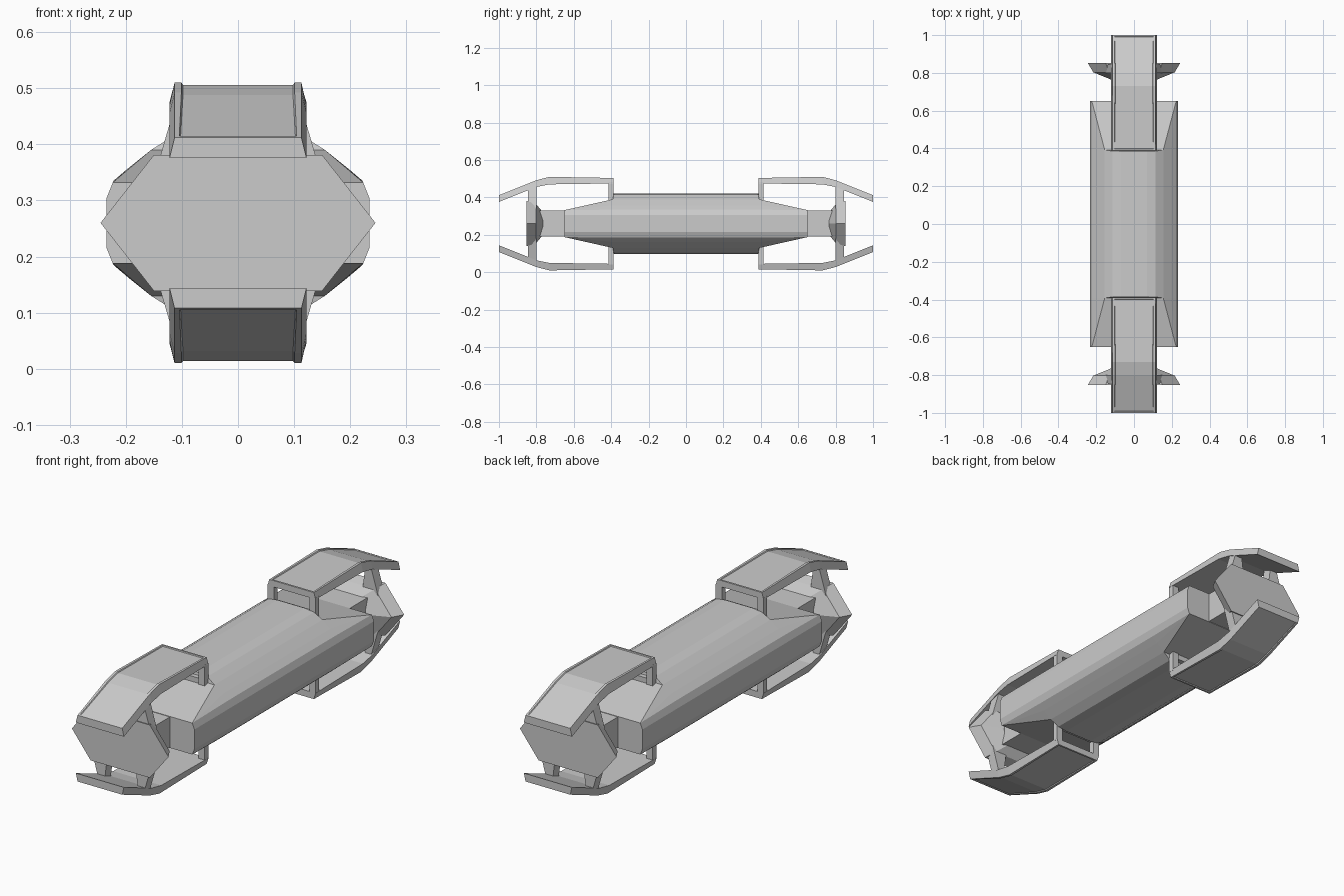
import bpy, bmesh

if "Cube" in bpy.data.objects:
    bpy.data.objects.remove(bpy.data.objects["Cube"])

CZ = 0.26  # height of the long axis


def loft(name, sections, sy=1, sz=1, inset_top=False):
    """Skin closed rings of (x, y, z relative to axis), mirrored by sy / sz."""
    bm = bmesh.new()
    rings = [[bm.verts.new((x, y * sy, CZ + z * sz)) for x, y, z in s] for s in sections]
    n = len(rings[0])
    top = []
    for a, b in zip(rings, rings[1:]):
        for i in range(n):
            j = (i + 1) % n
            f = bm.faces.new((a[i], a[j], b[j], b[i]))
            if i == 0:
                top.append(f)
    bm.faces.new(rings[0])
    bm.faces.new(rings[-1])
    bmesh.ops.recalc_face_normals(bm, faces=bm.faces)
    if inset_top:
        bmesh.ops.inset_region(bm, faces=top, thickness=0.012, depth=0)
        bmesh.ops.inset_region(bm, faces=top, thickness=0.003, depth=-0.004)
    me = bpy.data.meshes.new(name)
    bm.to_mesh(me)
    bm.free()
    ob = bpy.data.objects.new(name, me)
    bpy.context.collection.objects.link(ob)
    return ob


def block(name, x0, x1, y0, y1, z0, z1, sy=1, sz=1):
    return loft(name, [[(x0, y, z0), (x1, y, z0), (x1, y, z1), (x0, y, z1)]
                       for y in (y0, y1)], sy, sz)


# body: rounded hexagonal tube with top and bottom cut down towards both ends
QUARTER = [(0.234, 0.045), (0.222, 0.075), (0.195, 0.098), (0.155, 0.13), (0.115, 0.155), (0.07, 0.162)]
half = QUARTER + [(-x, z) for x, z in reversed(QUARTER)]
outline = half + [(-x, -z) for x, z in half]


def body_ring(y, limit):
    ring = []
    for x, z in outline:
        if abs(z) > limit:
            # slide the clipped point out to where the cut meets the side
            for (xa, za), (xb, zb) in zip(QUARTER, QUARTER[1:]):
                if za <= limit <= zb:
                    w = xa + (xb - xa) * (limit - za) / (zb - za)
            x = (w if x > 0 else -w) * (abs(x) / 0.234 if abs(x) < 0.1 else 1)
            z = limit if z > 0 else -limit
        ring.append((x, y, z))
    return ring


body = loft("body", [body_ring(-0.65, 0.072), body_ring(-0.392, 0.13), body_ring(-0.386, 0.162),
                     body_ring(0.386, 0.162), body_ring(0.392, 0.13), body_ring(0.65, 0.072)])

# hexagonal end cap outline
HEX = [(0.245, 0), (0.15, 0.121), (-0.15, 0.121), (-0.245, 0), (-0.15, -0.121), (0.15, -0.121)]

# clamp stations: y, outer height, inner height
CLAMP = [(0.388, 0.244, 0.215), (0.73, 0.25, 0.21), (0.80, 0.232, 0.196), (1.0, 0.152, 0.116)]

for sy, end in ((-1, "front"), (1, "back")):
    # neck between body and end cap
    block(end + "_neck", -0.11, 0.11, 0.6, 0.81, -0.07, 0.07, sy)
    # flared end cap
    loft(end + "_end_cap", [[(x * s, y, z * s) for x, z in HEX]
                            for y, s in ((0.765, 0.5), (0.803, 0.88), (0.853, 1.0))], sy)
    for sz, level in ((1, "upper"), (-1, "lower")):
        part = end + "_" + level
        # bent clamp plate with a recessed outer panel
        loft(part + "_clamp", [[(-0.113, y, o), (0.113, y, o), (0.122, y, i), (-0.122, y, i)]
                               for y, o, i in CLAMP], sy, sz, inset_top=True)
        for sx, side in ((-1, "left"), (1, "right")):
            # clamp leg standing on the body
            block(part + "_leg_" + side, sx * 0.09, sx * 0.121, 0.388, 0.415, 0.08, 0.22, sy, sz)
            # tapered strut from the end cap to the clamp
            loft(part + "_strut_" + side,
                 [[(sx * a, 0.80, z), (sx * b, 0.80, z), (sx * b, 0.845, z), (sx * a, 0.845, z)]
                  for a, b, z in ((0.07, 0.15, 0.08), (0.085, 0.115, 0.2))], sy, sz)
        # sill joining the two legs
        block(part + "_leg_sill", -0.12, 0.12, 0.388, 0.41, 0.09, 0.15, sy, sz)
